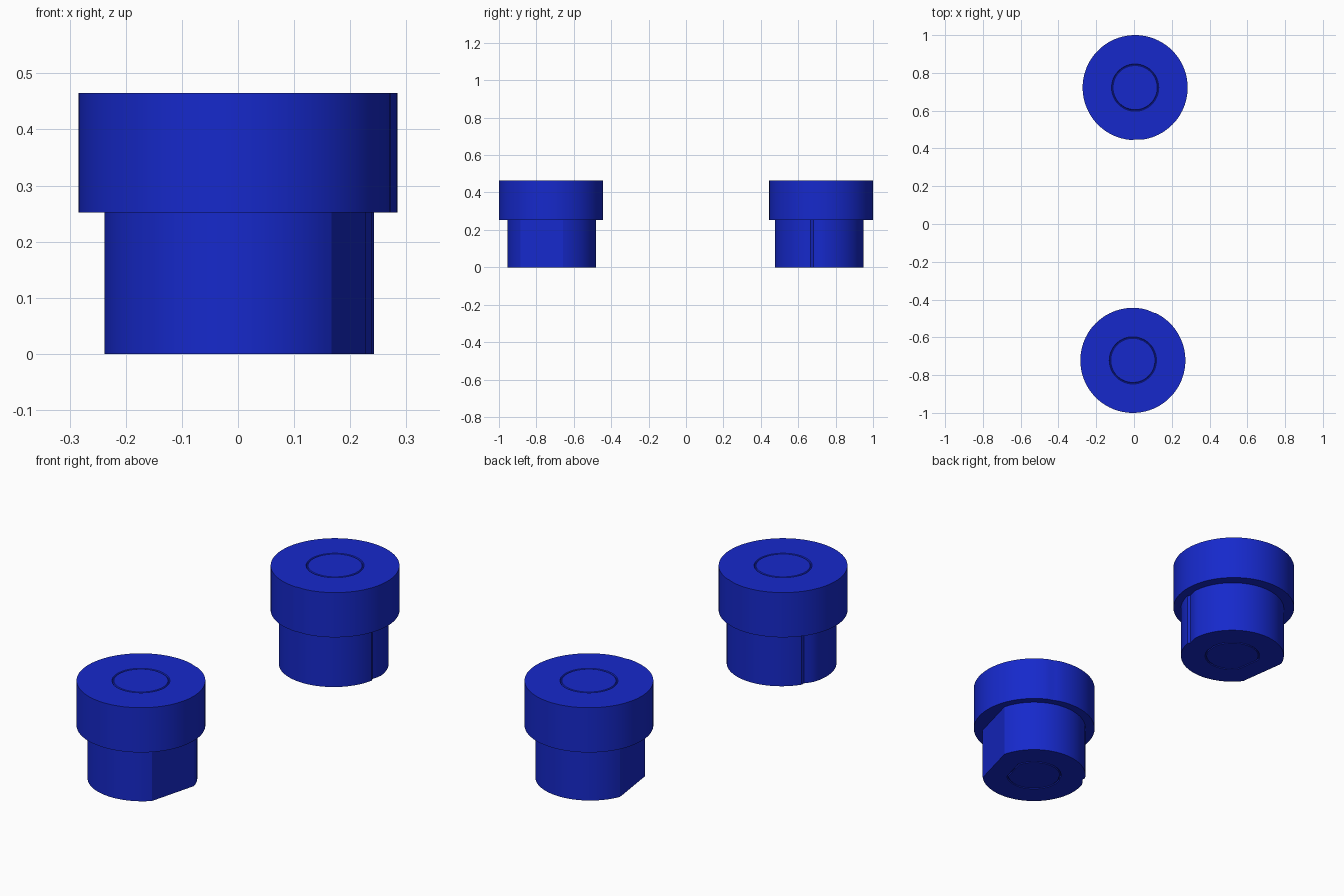
import bpy, bmesh
from math import sin, cos, radians, pi

if "Cube" in bpy.data.objects:
    bpy.data.objects.remove(bpy.data.objects["Cube"])

N = 96
blue = bpy.data.materials.new("deep_blue")
blue.diffuse_color = (0.008, 0.022, 0.60, 1)
blue.use_nodes = True
blue.node_tree.nodes["Principled BSDF"].inputs["Base Color"].default_value = blue.diffuse_color


def outline(radius, flat, seam, step):
    """Round outline with an optional flat (start, end angle) and a shallow seam ramp."""
    pts = []
    for i in range(N):
        a = 360 * i / N
        r = radius
        if flat:
            mid, half = (flat[0] + flat[1]) / 2, (flat[1] - flat[0]) / 2
            d = (a - mid + 180) % 360 - 180
            if abs(d) <= half:
                r = radius * cos(radians(half)) / cos(radians(d))
        past = (a - seam) % 360          # seam: sharp step in, easing back out
        if past < 12:
            r -= step * (1 - past / 12)
        pts.append((r * cos(radians(a)), r * sin(radians(a))))
    return pts


def roll(name, cx, cy, z0, z1, pts, groove):
    """Solid roll lofted from the outline, with a fine ring groove around its core."""
    bm = bmesh.new()
    g = 0.004
    c = groove
    end = [(1.0, 0), (c + 0.03, 0), (c + 0.02, g), (c + 0.01, g), (c, 0)]
    levels = [(s, z0 + d) for s, d in reversed(end)] + [(s, z1 - d) for s, d in end]
    rings = [[bm.verts.new((cx + x * s, cy + y * s, z)) for x, y in pts] for s, z in levels]
    for lo, hi in zip(rings, rings[1:]):
        for i in range(N):
            j = (i + 1) % N
            bm.faces.new((lo[i], lo[j], hi[j], hi[i]))
    bm.faces.new(rings[0][::-1])
    bm.faces.new(rings[-1])
    bmesh.ops.recalc_face_normals(bm, faces=bm.faces[:])
    me = bpy.data.meshes.new(name)
    bm.to_mesh(me)
    bm.free()
    me.materials.append(blue)
    ob = bpy.data.objects.new(name, me)
    bpy.context.collection.objects.link(ob)
    bpy.ops.object.select_all(action='DESELECT')
    ob.select_set(True)
    bpy.context.view_layer.objects.active = ob
    bpy.ops.object.shade_smooth_by_angle(angle=radians(20))


# Two stepped rolls; the rear one is the front one turned about half a turn
for side, turn, head, stem in (("front", 0, (-0.006, -0.722), (-0.001, -0.718)),
                               ("rear", 203, (0.006, 0.722), (0.006, 0.712))):
    roll(side + "_stem", *stem, 0.0, 0.252,
         outline(0.237, (-45 + turn, 15 + turn), 149 + turn, 0.010), 0.5)
    roll(side + "_head", *head, 0.252, 0.465,
         outline(0.278, None, 64 + turn, 0.004), 0.42)
